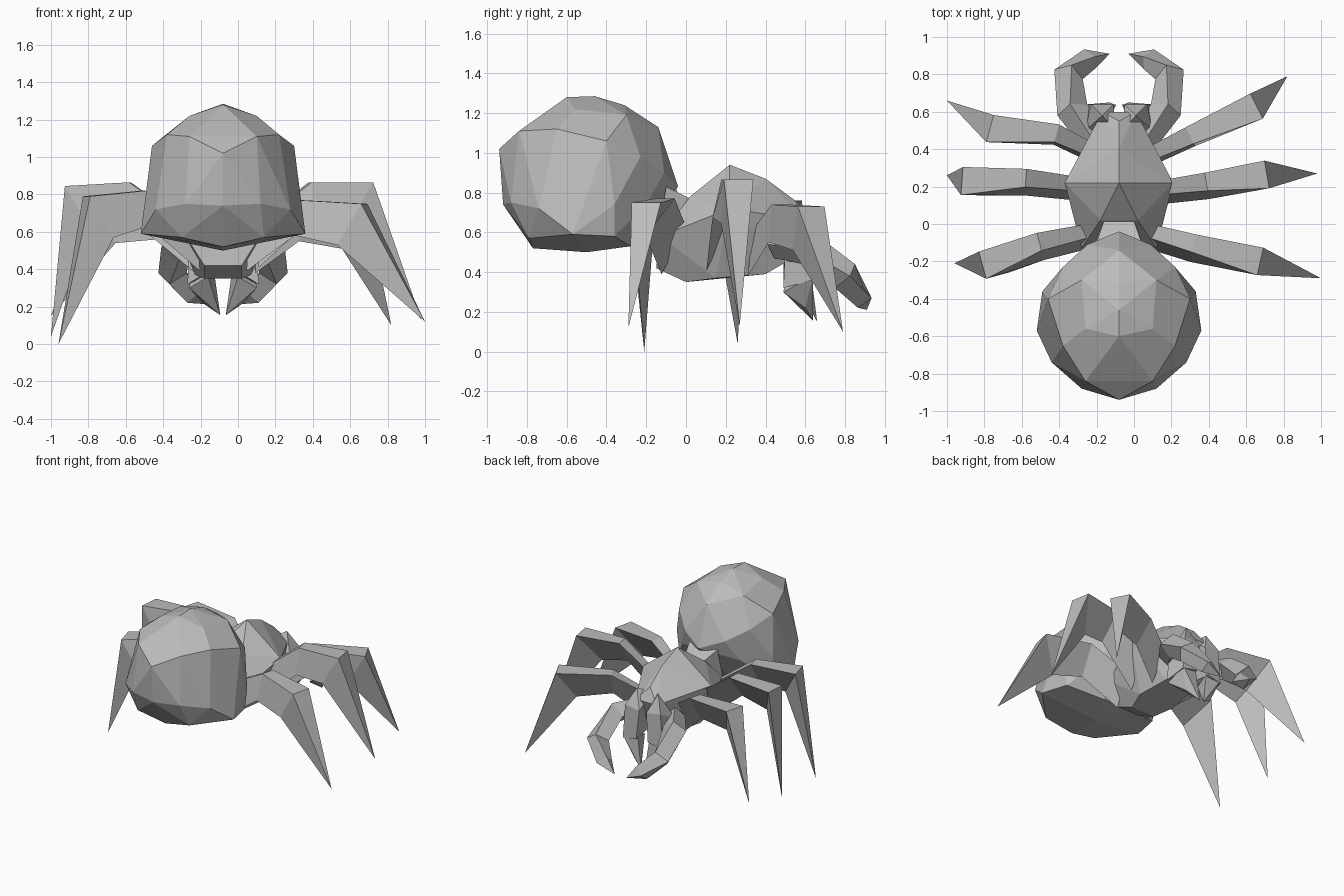
import bpy
import bmesh
from mathutils import Vector

if "Cube" in bpy.data.objects:
    bpy.data.objects.remove(bpy.data.objects["Cube"], do_unlink=True)

CENTRE_X = -0.08  # symmetry plane of the body

grey = bpy.data.materials.new("plain grey")
grey.use_nodes = True
grey.diffuse_color = (0.5, 0.5, 0.5, 1)
grey.node_tree.nodes["Principled BSDF"].inputs["Base Color"].default_value = (0.5, 0.5, 0.5, 1)


def finish(name, bm):
    """Turn a bmesh into a flat-shaded object."""
    bmesh.ops.recalc_face_normals(bm, faces=bm.faces[:])
    mesh = bpy.data.meshes.new(name)
    bm.to_mesh(mesh)
    bm.free()
    mesh.materials.append(grey)
    obj = bpy.data.objects.new(name, mesh)
    bpy.context.scene.collection.objects.link(obj)
    return obj


def faceted_solid(name, points, sides=(1, -1)):
    """Convex faceted body from half-points placed on the given sides."""
    bm = bmesh.new()
    for x, y, z in points:
        for side in (sides if x else (1,)):
            bm.verts.new((CENTRE_X + side * x, y, z))
    bmesh.ops.convex_hull(bm, input=bm.verts[:])
    bmesh.ops.delete(bm, geom=[v for v in bm.verts if not v.link_faces], context="VERTS")
    bmesh.ops.dissolve_limit(bm, angle_limit=0.1, verts=bm.verts[:], edges=bm.edges[:])
    return finish(name, bm)


def spike(name, rings, tip):
    """Skin a chain of rings and close it in a point."""
    bm = bmesh.new()
    loops = [[bm.verts.new(p) for p in ring] for ring in rings]
    end = bm.verts.new(tip)
    count = len(loops[0])
    for i in range(count):
        j = (i + 1) % count
        for a, b in zip(loops, loops[1:]):
            bm.faces.new((a[i], a[j], b[j], b[i]))
        bm.faces.new((loops[-1][i], loops[-1][j], end))
    bm.faces.new(loops[0])
    return finish(name, bm)


def leg(name, root, hip, knee, tip, skew):
    """Three-sided leg: narrow ridge widening to the knee, keel below towards the rear."""
    root, hip, knee, tip = map(Vector, (root, hip, knee, tip))
    out = knee - root
    out.z = 0
    out.normalize()
    rear = Vector((out.y, -out.x, 0)) * (1 if out.x > 0 else -1)
    rings = []
    for centre, width, depth, lean, ridge in ((root, 0.065, 0.23, 0.0, 0.1),
                                              (hip, 0.075, 0.19, 0.0, 0.3),
                                              (knee, 0.075, 0.22, 0.13, 1.0)):
        keel = centre - out * lean + rear * width * skew - Vector((0, 0, depth))
        rings.append((centre + rear * width * ridge, centre - rear * width, keel))
    return spike(name, rings, tip)


def feeler(name, side, path, radii):
    """Four-sided bent limb following a path, ending in a point."""
    pts = [Vector((CENTRE_X + side * x, y, z)) for x, y, z in path]
    rings = []
    for i, radius in enumerate(radii):
        along = pts[i + 1] - pts[max(i - 1, 0)]
        across = along.cross(Vector((0, 0, 1))).normalized() * radius
        up = across.cross(along).normalized() * radius
        c = pts[i]
        rings.append((c + across, c + up, c - across, c - up))
    return spike(name, rings, pts[-1])


# Abdomen: large faceted dome with a shallow keeled underside
faceted_solid("abdomen", [
    (0, -0.6, 1.28), (0, -0.46, 1.285), (0, -0.31, 1.24), (0, -0.14, 1.13),
    (0, -0.04, 0.83), (0, -0.94, 1.02), (0, -0.92, 0.74),
    (0.18, -0.56, 1.22), (0.18, -0.84, 1.11), (0.3, -0.65, 1.12),
    (0.38, -0.4, 1.06), (0.2, -0.3, 1.19), (0.3, -0.23, 0.98), (0.17, -0.11, 0.9),
    (0.2, -0.88, 0.75), (0.36, -0.74, 0.72), (0.41, -0.36, 0.74), (0.25, -0.2, 0.74),
    (0, -0.77, 0.52), (0.22, -0.79, 0.57), (0.44, -0.57, 0.59), (0.39, -0.36, 0.58),
    (0.12, -0.28, 0.53), (0, -0.5, 0.5)])

# Thorax and head
faceted_solid("thorax", [
    (0, 0.22, 0.94), (0, 0.4, 0.87), (0, 0.55, 0.76), (0.1, 0.02, 0.78),
    (0.29, 0.22, 0.72), (0.18, 0.42, 0.66), (0.09, 0.6, 0.66),
    (0.2, -0.13, 0.58), (0.1, -0.15, 0.42), (0.1, 0, 0.35),
    (0.15, 0.15, 0.37), (0.12, 0.4, 0.39), (0.1, 0.52, 0.46)])

# Waist joining thorax and abdomen
faceted_solid("waist", [
    (0, 0.03, 0.74), (0.08, 0.02, 0.77), (0.12, -0.1, 0.83),
    (0.14, -0.14, 0.58), (0, 0.02, 0.6)])

# Mouth parts and feelers, mirrored
for word, side in (("left", 1), ("right", -1)):
    faceted_solid(word + "_jaw", [
        (0.02, 0.5, 0.7), (0.09, 0.58, 0.74), (0.15, 0.64, 0.62), (0.03, 0.64, 0.6),
        (0.18, 0.5, 0.55), (0.05, 0.65, 0.38), (0.17, 0.64, 0.36),
        (0.06, 0.49, 0.4), (0.19, 0.49, 0.32)], (side,))
    faceted_solid(word + "_fang", [
        (0.05, 0.63, 0.4), (0.17, 0.64, 0.38), (0.08, 0.5, 0.36),
        (0.18, 0.49, 0.3), (0.11, 0.6, 0.22), (0.015, 0.64, 0.155)], (side,))
    feeler(word + "_feeler", side,
           [(0.14, 0.45, 0.54), (0.25, 0.61, 0.52), (0.27, 0.8, 0.38),
            (0.16, 0.88, 0.27), (0.05, 0.91, 0.21)],
           (0.07, 0.085, 0.08, 0.06))

# Legs, each side in its own walking pose
leg("left_front_leg", (0.08, 0.34, 0.61), (0.31, 0.45, 0.74), (0.655, 0.63, 0.73), (0.82, 0.79, 0.1), 0.5)
leg("left_middle_leg", (0.1, 0.16, 0.64), (0.39, 0.2, 0.865), (0.71, 0.265, 0.865), (0.98, 0.27, 0.13), 0.9)
leg("left_rear_leg", (0.06, -0.06, 0.62), (0.32, -0.13, 0.77), (0.675, -0.2, 0.75), (1, -0.29, 0.12), 1)
leg("right_front_leg", (-0.22, 0.36, 0.61), (-0.42, 0.46, 0.75), (-0.77, 0.51, 0.76), (-1, 0.66, 0.15), 0.5)
leg("right_middle_leg", (-0.26, 0.18, 0.64), (-0.58, 0.22, 0.865), (-0.92, 0.23, 0.845), (-1, 0.26, 0.04), 0.9)
leg("right_rear_leg", (-0.22, -0.06, 0.62), (-0.5, -0.12, 0.82), (-0.81, -0.22, 0.79), (-0.96, -0.21, 0), 1)
